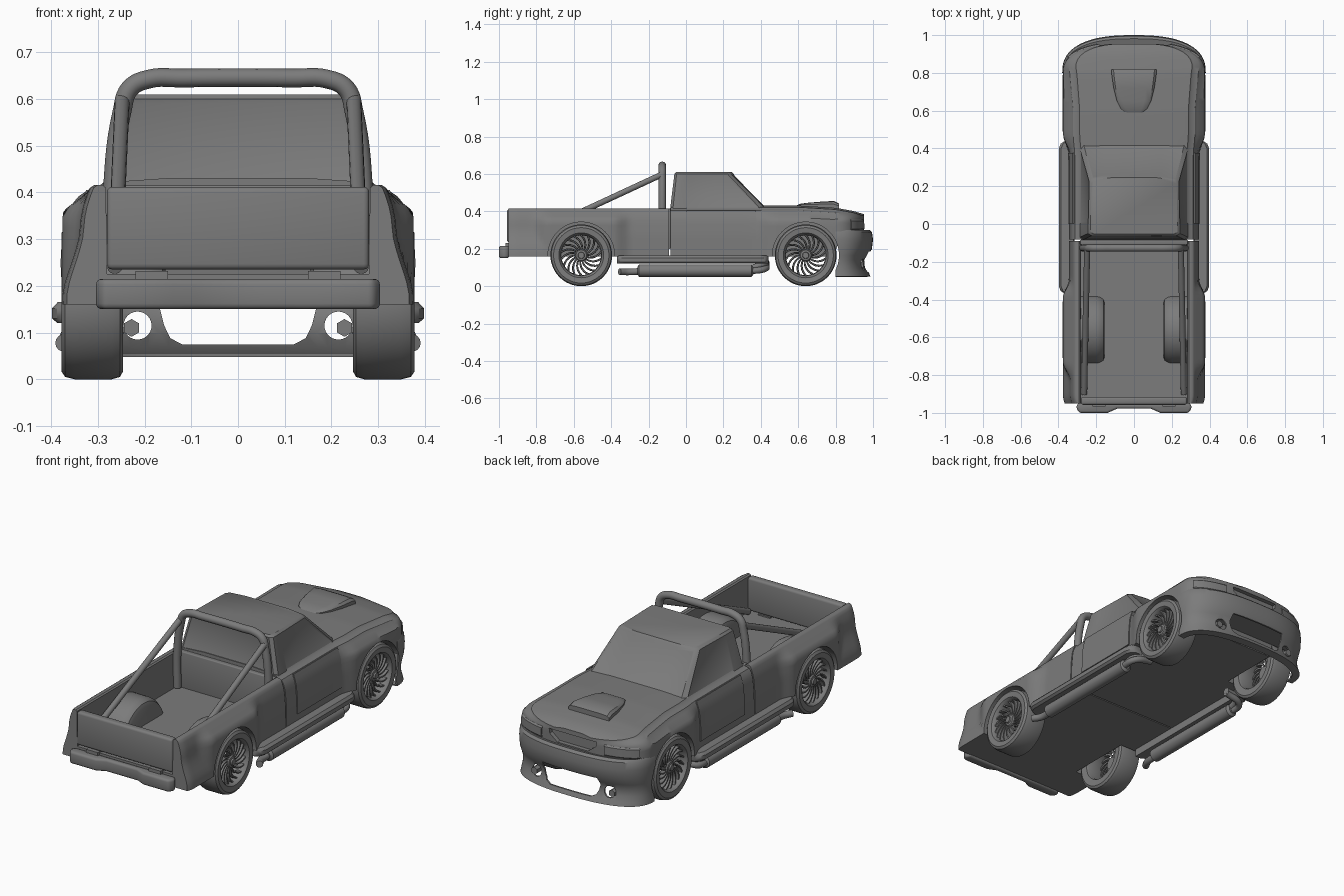
import bpy, bmesh, math
from mathutils import Matrix

if "Cube" in bpy.data.objects:
    bpy.data.objects.remove(bpy.data.objects["Cube"])

WHEELS, AXLE_Z = (-0.56, 0.64), 0.165

def ss(a, b, v):
    t = min(1, max(0, (v - a) / (b - a)))
    return t * t * (3 - 2 * t)

def table(v, pts):
    for (a, p), (b, q) in zip(pts, pts[1:]):
        if v <= b:
            return p + (q - p) * max(0, (v - a) / (b - a))
    return pts[-1][1]

def loft(rings, closed=True, caps=True, wrap=False):
    bm = bmesh.new()
    vs = [[bm.verts.new(p) for p in r] for r in rings]
    n, m = len(rings), len(rings[0])
    for i in range(n if wrap else n - 1):
        for j in range(m if closed else m - 1):
            a, b = vs[i], vs[(i + 1) % n]
            bm.faces.new((a[j], a[(j + 1) % m], b[(j + 1) % m], b[j]))
    if caps and closed and not wrap:
        bm.faces.new(vs[0][::-1])
        bm.faces.new(vs[-1])
    bmesh.ops.recalc_face_normals(bm, faces=bm.faces)
    bm.faces.ensure_lookup_table()
    return bm

def add(name, bm, mirror=False, bevel=0, solid=0, cut=()):
    me = bpy.data.meshes.new(name)
    bm.to_mesh(me)
    bm.free()
    ob = bpy.data.objects.new(name, me)
    bpy.context.collection.objects.link(ob)
    if solid:
        s = ob.modifiers.new("solid", 'SOLIDIFY')
        s.thickness, s.offset = solid, 0
    if bevel:
        b = ob.modifiers.new("bevel", 'BEVEL')
        b.width, b.segments = bevel, 3
    for c in cut:
        m = ob.modifiers.new("cut", 'BOOLEAN')
        m.object, m.solver = c, 'EXACT'
    if mirror:
        ob.modifiers.new("mirror", 'MIRROR')
    return ob

def box_bm(x0, x1, y0, y1, z0, z1):
    return loft([[(x0, y0, z), (x1, y0, z), (x1, y1, z), (x0, y1, z)] for z in (z0, z1)])

def disc_bm(bm, axis, c, r, depth, n=48):
    rot = Matrix.Rotation(math.pi / 2, 4, 'Y' if axis == 'X' else 'X')
    bmesh.ops.create_cone(bm, cap_ends=True, segments=n, radius1=r, radius2=r, depth=depth,
                          matrix=Matrix.Translation(c) @ rot)
    return bm

def tube(name, pts, r, mirror=True, smooth=True):
    cu = bpy.data.curves.new(name, 'CURVE')
    cu.dimensions, cu.bevel_depth, cu.bevel_resolution = '3D', r, 5
    cu.use_fill_caps, cu.resolution_u = True, 6
    sp = cu.splines.new('BEZIER')
    sp.bezier_points.add(len(pts) - 1)
    for b, p in zip(sp.bezier_points, pts):
        b.co = p
        b.handle_left_type = b.handle_right_type = 'AUTO' if smooth else 'VECTOR'
    ob = bpy.data.objects.new(name, cu)
    bpy.context.collection.objects.link(ob)
    if mirror:
        ob.modifiers.new("mirror", 'MIRROR')

def both(half):
    """Half section plus its mirror image, as one ring."""
    return half + [(-x, y, z) for x, y, z in reversed(half)]

# Body side surface: base tumblehome, wheel flares, wide tail, rounded nose
def side(y, z):
    base = table(z, [(.15, .345), (.28, .343), (.36, .335), (.41, .318)])
    g = max(ss(.27, .17, abs(y + .56)), ss(.28, .16, .64 - y)) * ss(.405, .35, z)
    g = max(g, ss(.31, .17, z) * ss(-.6, -.7, y))
    x = base + (.376 - base) * g
    if y > .8:
        x *= (1 - ((y - .8) / .157) ** 2.5) ** .4
    return x

def hood(y):
    return table(y, [(.42, .425), (.6, .425), (.8, .413), (.9, .395), (.953, .378)])

# Cutters: wheel arches, grille recess, bumper openings
bm = bmesh.new()
for y in WHEELS:
    for s in (-1, 1):
        disc_bm(bm, 'X', (s * .367, y, AXLE_Z), .178, .264)
arches = add("arch_cutter", bm)
grille_cut = add("grille_cutter", loft([both([(.09, y, .3), (.135, y, .335), (.14, y, .36)]) for y in (.93, 1.05)]))
bm = loft([both([(.12, y, .075), (.145, y, .088), (.158, y, .115), (.167, y, .15), (.16, y, .185)]) for y in (.87, 1.1)])
for s in (-1, 1):
    disc_bm(bm, 'Y', (s * .215, .98, .115), .03, .3, 24)
mouth_cut = add("mouth_cutter", bm)
cutters = [arches, grille_cut, mouth_cut]
for c in cutters:
    c.hide_render = True

# Cargo bed, with slightly tucked rear corners
rings = []
for i in range(45):
    y = -.95 + .86 * i / 44
    k0 = .975 + .025 * ss(-.95, -.92, y)
    half = [(side(y, z) * k0, y, z) for z in [.16 + .235 * k / 10 for k in range(11)]]
    half += [(.317 * k0, y, .41), (.308 * k0, y, .416), (.29, y, .416), (.283, y, .41), (.28, y, .225)]
    rings.append(both(half))
add("cargo_bed", loft(rings), cut=[arches])
add("bed_front_wall", box_bm(-.285, .285, -.11, -.083, .2, .415), bevel=.005)
add("tailgate", box_bm(-.281, .281, -.957, -.915, .235, .412), bevel=.012)
arc = [(-.56 + .187 * math.cos(math.pi * k / 24), AXLE_Z + .187 * math.sin(math.pi * k / 24)) for k in range(25)]
add("wheel_hump", loft([[(x, -.56 + (y + .56) * f, AXLE_Z + (z - AXLE_Z) * f) for y, z in arc]
    for x, f in ((.155, .82), (.162, .92), (.18, .98), (.2, 1), (.287, 1))]), mirror=True, cut=[arches])

# Lower cab, fenders and hood
rings = []
for y in [-.083 + .873 * i / 36 for i in range(37)] + [.81, .83, .85, .87, .89, .91, .925, .937, .947, .953]:
    h, zb = hood(y), .16 if y < .8 else .22
    zs = [zb + (h - .035 - zb) * k / 10 for k in range(11)]
    half = [(side(y, z), y, z) for z in zs]
    w = half[-1][0]
    half += [(w * .965, y, h - .02), (w * .89, y, h - .013), (w * .86, y, h - .003), (w * .45, y, h + .006)]
    rings.append(both(half))
add("cab_and_fenders", loft(rings), cut=[arches, grille_cut])

# Doors following the body side
add("door", loft([[(side(y, z) + .002, y, z) for z in [.2 + .205 * k / 8 for k in range(9)]]
    for y in [.003 + .372 * i / 10 for i in range(11)]], closed=False), mirror=True, solid=.006)

# Greenhouse with inset glass
low = [(.27, -.085), (.287, -.07), (.287, 0), (.287, .4), (.268, .428), (.15, .44)]
top = [(.225, -.062), (.243, -.05), (.243, 0), (.237, .222), (.222, .242), (.13, .255)]
rings = [both([(x, y, .412) for x, y in low]), both([(x, y, .6) for x, y in top]),
         both([(x * .95, .09 + (y - .09) * .94, .61) for x, y in top])]
bm = loft(rings)
for group in ([2], [8], [4, 5, 6], [11]):
    bm.faces.ensure_lookup_table()
    bmesh.ops.inset_region(bm, faces=[bm.faces[i] for i in group], thickness=.013, depth=-.004)
add("cab_top", bm)

# Hood scoop
rings = []
for y, w, h in ((.585, .035, .0), (.61, .07, .012), (.65, .09, .02), (.72, .108, .03), (.79, .118, .038), (.818, .12, .028)):
    b = hood(y) + .004
    rings.append(both([(w, y, b - .02), (w, y, b + h * .55), (w * .9, y, b + h * .9), (w * .6, y, b + h)]))
add("hood_scoop", loft(rings))

# Wrap-around nose parts: rows of (z, half width, reach)
def band(name, rows, t0, t1, n, **kw):
    rings = []
    for i in range(n + 1):
        t = t0 + (t1 - t0) * i / n
        s, c = math.sin(t), max(0, math.cos(t))
        rings.append([(math.copysign(abs(s) ** .8, s) * ax, .8 + ay * c ** .8, z) for z, ax, ay in rows])
    return add(name, loft(rings, closed=False), **kw)

band("front_bumper", [(.285, .345, .14), (.297, .37, .18), (.287, .374, .191), (.25, .376, .196), (.2, .374, .19),
     (.165, .369, .172), (.14, .366, .158), (.1, .366, .16), (.07, .37, .174), (.054, .373, .183), (.052, .34, .145)],
     -math.pi / 2, math.pi / 2, 48, solid=.008, cut=[arches, mouth_cut])
band("headlight", [(.303, .376, .157), (.308, .38, .163), (.348, .378, .161), (.355, .37, .153)],
     .42, 1.12, 12, mirror=True, solid=.006)
add("fog_lamp", disc_bm(bmesh.new(), 'Y', (.228, .93, .11), .019, .04, 6), mirror=True)

# Rear bumper and its brackets
plan = [(.294, -.945), (.307, -.97), (.29, -1), (.14, -1), (.09, -.978)]
add("rear_bumper", loft([both([(x, y, z) for x, y in plan]) for z in (.15, .215)]), bevel=.012)
add("bumper_bracket", box_bm(.15, .22, -.965, -.92, .18, .232), mirror=True)

# Roll bar with rear braces
hoop = [(.268, .23), (.268, .42), (.248, .575), (.232, .622), (.19, .643), (.12, .645)]
tube("roll_hoop", [(x, -.127, z) for x, z in hoop] + [(-x, -.127, z) for x, z in reversed(hoop)], .02, mirror=False)
tube("roll_brace", [(.248, -.13, .597), (.264, -.9, .24)], .016, smooth=False)

# Side skirts and side exhausts
add("side_skirt", loft([[(.32, y, .165), (w - .012, y, .165), (w, y, .152), (w, y, .13), (w - .012, y, .12), (.32, y, .12)]
    for y, w in ((-.37, .365), (-.355, .388), (-.33, .398), (.4, .398), (.425, .388), (.44, .365))]), mirror=True)
add("muffler", loft([[(.35 + .034 * f * math.cos(a), y, .083 + .034 * f * math.sin(a))
    for a in [math.tau * k / 20 for k in range(20)]]
    for y, f in ((-.26, .6), (-.25, 1), (.35, 1), (.36, .6))]), mirror=True)
for dz, dx in ((.022, 0), (-.005, .018)):
    tube("header_pipe", [(.25, .43, .115 + dz / 2), (.33 + dx, .415, .095 + dz), (.35 + dx / 2, .34, .083 + dz / 2)], .017)
tube("exhaust_tip", [(.35, -.24, .08), (.352, -.31, .076), (.375, -.355, .078)], .018)

# Wheels: tyre with rim barrel, hub and swirling spokes
tyre = [(.112, .25), (.148, .246), (.16, .253), (.165, .27), (.165, .35), (.16, .37), (.148, .378),
        (.12, .375), (.114, .368), (.108, .35), (.106, .26)]
for y0, tag in zip(WHEELS, ("rear", "front")):
    def polar(x, r, a):
        return (x, y0 + r * math.cos(a), AXLE_Z + r * math.sin(a))
    add(tag + "_tyre", loft([[polar(x, r, math.tau * k / 48) for r, x in tyre] for k in range(48)], wrap=True), mirror=True)
    add(tag + "_hub", loft([[polar(x, r, math.tau * k / 24) for k in range(24)]
        for x, r in ((.32, .034), (.35, .034), (.358, .028), (.36, .018), (.368, .016))]), mirror=True)
    for k in range(18):
        rings = []
        for i in range(6):
            r = .028 + .082 * i / 5
            a, h = math.tau * k / 18 + .55 * (i / 5) ** 1.4, (.0045 + .003 * i / 5) / r
            x = .352 + .008 * i / 5
            rings.append([polar(x - .022, r, a - h), polar(x, r, a - h * .6), polar(x, r, a + h * .6), polar(x - .022, r, a + h)])
        add(tag + "_spoke", loft(rings), mirror=True)

# Apply modifiers, drop cutters, paint dark grey, smooth soft edges
bpy.context.view_layer.update()
parts = [o for o in bpy.context.scene.objects if o not in cutters]
bpy.ops.object.select_all(action='DESELECT')
for o in parts:
    o.select_set(True)
bpy.context.view_layer.objects.active = parts[0]
bpy.ops.object.convert(target='MESH')
for c in cutters:
    bpy.data.objects.remove(c)
dark = bpy.data.materials.new("dark_grey")
dark.diffuse_color = (.2, .2, .2, 1)
dark.use_nodes = True
dark.node_tree.nodes["Principled BSDF"].inputs["Base Color"].default_value = dark.diffuse_color
for o in bpy.context.selected_objects:
    o.data.materials.clear()
    o.data.materials.append(dark)
bpy.ops.object.shade_smooth_by_angle(angle=math.radians(35))
